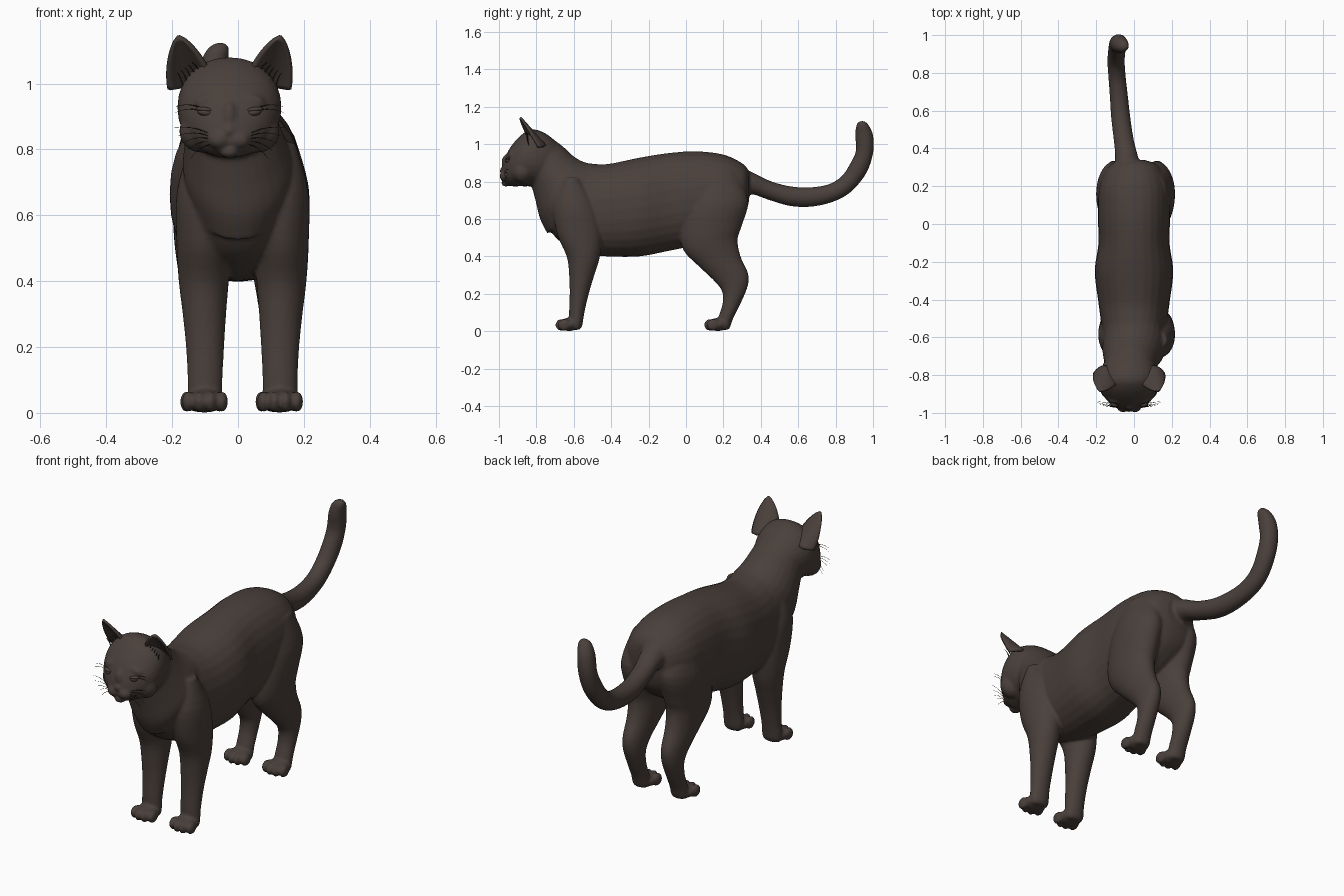
import bpy, bmesh, math
from mathutils import Vector, Matrix

if "Cube" in bpy.data.objects:
    bpy.data.objects.remove(bpy.data.objects["Cube"])

HEAD_X = -0.026   # the head sits slightly off centre
LEG_X = 0.014


def material(name, rgb):
    m = bpy.data.materials.new(name)
    m.diffuse_color = (*rgb, 1)
    m.use_nodes = True
    m.node_tree.nodes["Principled BSDF"].inputs["Base Color"].default_value = m.diffuse_color
    return m


FUR = material("dark_brown_fur", (0.068, 0.051, 0.044))
HAIR = material("dark_hair", (0.025, 0.02, 0.018))


def finish(bm, name, mat=FUR):
    bmesh.ops.recalc_face_normals(bm, faces=bm.faces[:])
    for f in bm.faces:
        f.smooth = True
    me = bpy.data.meshes.new(name)
    bm.to_mesh(me)
    bm.free()
    me.materials.append(mat)
    ob = bpy.data.objects.new(name, me)
    bpy.context.collection.objects.link(ob)
    return ob


def spline(a, b, c, d, t):
    return 0.5 * (2 * b + (c - a) * t + (2 * a - 5 * b + 4 * c - d) * t * t
                  + (3 * b - a - 3 * c + d) * t ** 3)


def loft(bm, sections, power=1.0, sides=28, steps=4):
    """Section = x centre, edge (y, z), opposite edge (y, z), half width in x."""
    s, fine = sections, []
    for i in range(len(s) - 1):
        q = s[max(i - 1, 0)], s[i], s[i + 1], s[min(i + 2, len(s) - 1)]
        fine += [[spline(*v, k / steps) for v in zip(*q)] for k in range(steps)]
    fine.append(s[-1])
    rings = []
    for x, y0, z0, y1, z1, rx in fine:
        ring = []
        for k in range(sides):
            a = 2 * math.pi * k / sides
            c, n = (math.copysign(abs(v) ** power, v) for v in (math.cos(a), math.sin(a)))
            h = (n + 1) / 2
            ring.append(bm.verts.new((x + rx * c, y0 + (y1 - y0) * h, z0 + (z1 - z0) * h)))
        rings.append(ring)
    for r, q in zip(rings, rings[1:]):
        for k in range(sides):
            j = (k + 1) % sides
            bm.faces.new((r[k], r[j], q[j], q[k]))
    bm.faces.new(rings[0])
    bm.faces.new(rings[-1])


def ball(bm, centre, radii, rot=0.0):
    m = (Matrix.Translation(centre) @ Matrix.Rotation(rot, 4, 'Y')
         @ Matrix.Diagonal((*radii, 1)))
    bmesh.ops.create_uvsphere(bm, u_segments=20, v_segments=12, radius=1, matrix=m)


body = bmesh.new()

# torso: y, bottom, top, half width
loft(body, [(0, y, b, y, t, w) for y, b, t, w in (
    (.338, .70, .85, .06), (.305, .60, .895, .135), (.2, .51, .945, .185),
    (.05, .46, .962, .192), (-.1, .428, .952, .188), (-.25, .40, .928, .208),
    (-.42, .40, .894, .188), (-.52, .41, .898, .175), (-.6, .44, .90, .168),
    (-.68, .485, .88, .148), (-.75, .57, .84, .11), (-.79, .65, .78, .05))], 0.92)

# neck: chest edge, nape edge, half width
loft(body, [
    (0, -.74, .52, -.42, .89, .16), (0, -.78, .60, -.53, .90, .168),
    (-.01, -.805, .70, -.60, .935, .152), (-.02, -.83, .785, -.66, .99, .138),
    (-.025, -.86, .81, -.73, 1.04, .14)])

# skull: underside edge, crown edge, half width
loft(body, [(HEAD_X, *s) for s in (
    (-.66, .86, -.66, .97, .06), (-.70, .82, -.69, 1.01, .11),
    (-.78, .78, -.755, 1.06, .148), (-.84, .775, -.82, 1.08, .158),
    (-.89, .775, -.87, 1.058, .15), (-.93, .775, -.915, 1.015, .127),
    (-.957, .785, -.947, .97, .097), (-.975, .80, -.967, .925, .065),
    (-.985, .83, -.979, .89, .03))], 0.95)

# nose bridge, nose tip and chin
ball(body, (HEAD_X, -.962, .90), (.022, .025, .045))
ball(body, (HEAD_X, -.978, .858), (.02, .02, .016))
ball(body, (HEAD_X, -.962, .793), (.03, .026, .02))

for side in (-1, 1):
    # muzzle pads, cheeks and brows
    ball(body, (HEAD_X + side * .031, -.962, .829), (.036, .036, .03))
    ball(body, (HEAD_X + side * .085, -.875, .855), (.068, .06, .065))
    ball(body, (HEAD_X + side * .07, -.932, .95), (.04, .02, .018), side * .25)

    # front legs: front edge, rear edge, half width
    loft(body, [(LEG_X + side * o, *s) for o, *s in (
        (.11, -.66, .82, -.57, .82, .05), (.112, -.71, .67, -.48, .67, .088),
        (.118, -.69, .52, -.45, .52, .083), (.118, -.638, .4, -.46, .4, .076),
        (.116, -.625, .3, -.49, .3, .066), (.114, -.622, .2, -.52, .2, .058),
        (.114, -.625, .1, -.543, .1, .053), (.114, -.62, .035, -.555, .03, .053),
        (.114, -.61, .008, -.57, .008, .04))])

    # hind legs
    loft(body, [(LEG_X * .6 + side * o, *s) for o, *s in (
        (.10, .06, .85, .27, .85, .06), (.11, .0, .68, .333, .70, .096),
        (.112, -.03, .54, .297, .56, .092), (.112, -.015, .435, .276, .49, .083),
        (.113, .065, .35, .292, .40, .068), (.114, .145, .275, .332, .31, .056),
        (.114, .192, .215, .33, .24, .05), (.114, .196, .15, .288, .14, .046),
        (.114, .175, .08, .253, .07, .047), (.114, .17, .03, .235, .02, .047),
        (.114, .175, .008, .225, .008, .035))])

    # paws with four toes each
    for x0, y in ((LEG_X, -.625), (LEG_X * .6, .17)):
        px = x0 + side * .114
        ball(body, (px, y, .036), (.064, .056, .035))
        for k in range(4):
            o = k - 1.5
            ball(body, (px + o * .034, y - .042 + .007 * o * o, .034), (.019, .034, .032))

# tail: outer edge, inner edge, half width
loft(body, [
    (-.03, .27, .71, .27, .89, .075), (-.04, .35, .732, .375, .84, .06),
    (-.055, .44, .703, .46, .80, .053), (-.07, .56, .669, .565, .774, .051),
    (-.08, .68, .667, .67, .77, .048), (-.09, .80, .697, .765, .787, .046),
    (-.095, .89, .752, .835, .832, .046), (-.09, .967, .85, .882, .905, .046),
    (-.085, 1.002, .96, .908, .965, .046), (-.075, 1.0, 1.05, .905, 1.05, .043),
    (-.06, .975, 1.105, .912, 1.105, .033), (-.052, .952, 1.124, .93, 1.124, .012)])

# fuse all the body volumes into one smooth skin
skin = finish(body, "body")
rm = skin.modifiers.new("fuse", 'REMESH')
rm.mode = 'VOXEL'
rm.voxel_size = 0.0075
rm.use_smooth_shade = True
sm = skin.modifiers.new("soften", 'SMOOTH')
sm.factor = 0.5
sm.iterations = 5


def ear(side, name):
    """Cupped shell, wide at the base and rounded at the tip."""
    bm = bmesh.new()
    base, tip = Vector((.118, -.81, .995)), Vector((.155, -.886, 1.142))
    across = Vector((.93, .3, -.2))
    n, rows = 10, 12
    grid = []
    for j in range(rows + 1):
        v = j / rows
        w = .068 * (1 - v ** 1.7) ** .75 + .002
        row = []
        for i in range(n + 1):
            u = 2 * i / n - 1
            p = base.lerp(tip, v) + across * (u * w)
            p.y += .055 * (1 - u * u) * (1 - v)
            row.append(bm.verts.new((HEAD_X + side * p.x, p.y, p.z)))
        grid.append(row)
    for a, b in zip(grid, grid[1:]):
        for i in range(n):
            bm.faces.new((a[i], a[i + 1], b[i + 1], b[i]))
    ob = finish(bm, name)
    so = ob.modifiers.new("thickness", 'SOLIDIFY')
    so.thickness = .013
    so.offset = 0


def strands(name, paths, radius):
    cu = bpy.data.curves.new(name, 'CURVE')
    cu.dimensions = '3D'
    cu.bevel_depth = radius
    cu.bevel_resolution = 0
    for pts in paths:
        sp = cu.splines.new('POLY')
        sp.points.add(len(pts) - 1)
        for i, (q, p) in enumerate(zip(sp.points, pts)):
            q.co = (*p, 1)
            q.radius = 1 - .7 * i / (len(pts) - 1)
    cu.materials.append(HAIR)
    bpy.context.collection.objects.link(bpy.data.objects.new(name, cu))


def arc(a, b, sag):
    a, b = Vector(a), Vector(b)
    return [a.lerp(b, t / 5) + Vector((0, 0, sag * math.sin(math.pi * t / 5))) for t in range(6)]


for side, label in ((-1, "left"), (1, "right")):
    ear(side, label + "_ear")

    # eye: almond ball with an upper lid
    bm = bmesh.new()
    ball(bm, (HEAD_X + side * .073, -.949, .912), (.024, .018, .012), side * -.15)
    ball(bm, (HEAD_X + side * .074, -.947, .921), (.029, .02, .008), side * -.1)
    finish(bm, label + "_eye")

    # whiskers and brow hairs fan out sideways
    hairs = [arc((HEAD_X + side * .045, -.975, .84 - .006 * k),
                 (HEAD_X + side * (.17 - .013 * k), -.945 - .008 * (k % 3), .865 - .023 * k),
                 .012) for k in range(5)]
    hairs += [arc((HEAD_X + side * .08, -.95, .925 - .008 * k),
                  (HEAD_X + side * .165, -.94, .93 - .018 * k), .008) for k in range(2)]
    strands(label + "_whiskers", hairs, .0016)

    # tufts inside the ear
    tufts = [arc((HEAD_X + side * (.085 + .014 * k), -.84, 1.025 - .008 * k),
                 (HEAD_X + side * (.115 + .011 * k), -.855, 1.065 - .008 * k), .006)
             for k in range(5)]
    strands(label + "_ear_tuft", tufts, .003)
